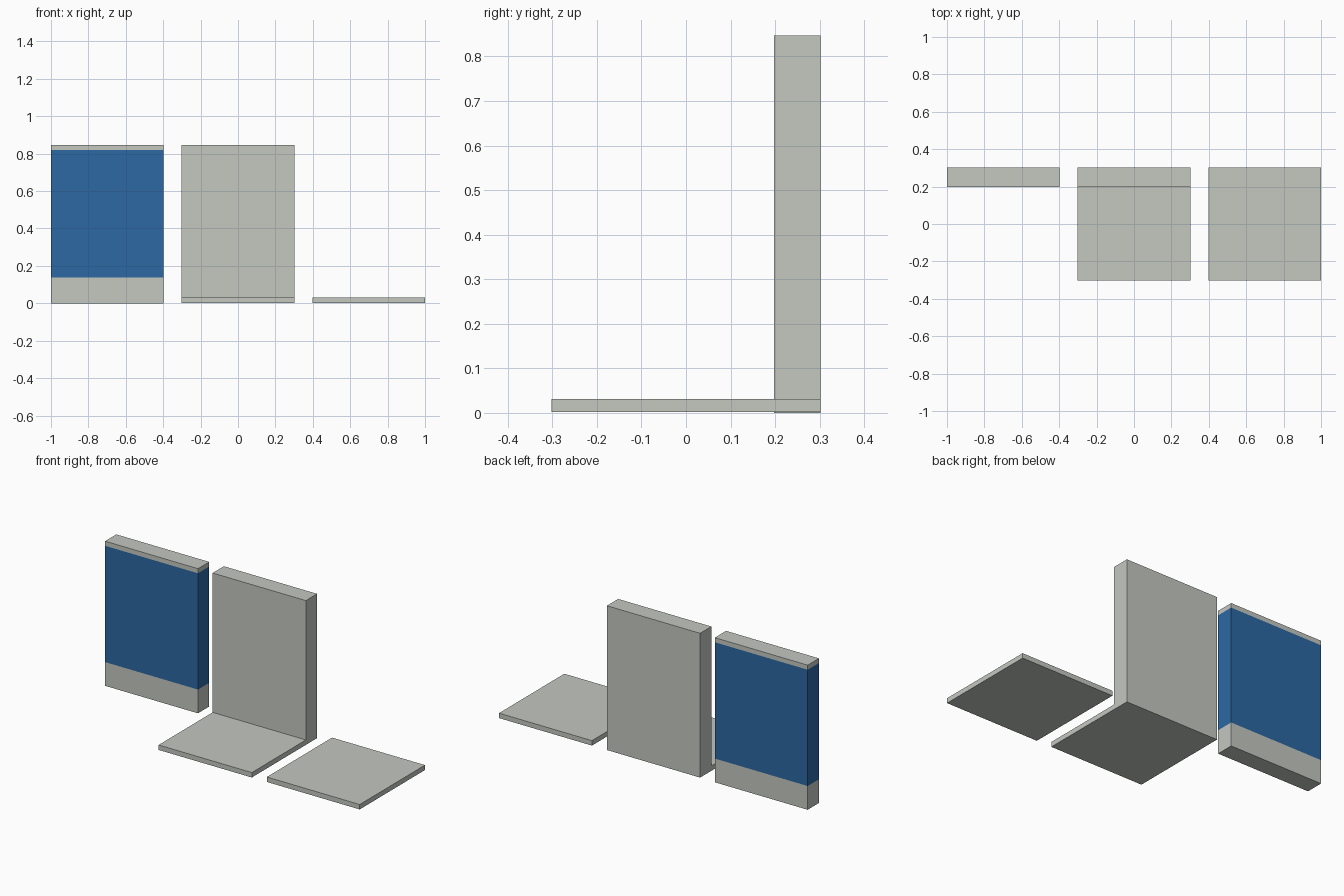
import bpy, bmesh
from mathutils import Vector

if "Cube" in bpy.data.objects:
    bpy.data.objects.remove(bpy.data.objects["Cube"])


def material(name, rgb):
    m = bpy.data.materials.new(name)
    m.diffuse_color = (*rgb, 1)
    m.use_nodes = True
    m.node_tree.nodes["Principled BSDF"].inputs["Base Color"].default_value = m.diffuse_color
    return m


GREY = material("pale grey", (0.55, 0.58, 0.53))
BLUE = material("blue", (0.026, 0.138, 0.366))


def extrude_profile(name, x0, x1, profile, mats, cuts=()):
    """Extrude a closed (y, z) profile along x, with optional level cuts."""
    bm = bmesh.new()
    face = bm.faces.new([bm.verts.new((x0, y, z)) for y, z in profile])
    ext = bmesh.ops.extrude_face_region(bm, geom=[face])
    verts = [g for g in ext["geom"] if isinstance(g, bmesh.types.BMVert)]
    bmesh.ops.translate(bm, verts=verts, vec=Vector((x1 - x0, 0, 0)))
    for z in cuts:
        bmesh.ops.bisect_plane(bm, geom=bm.verts[:] + bm.edges[:] + bm.faces[:],
                               plane_co=(0, 0, z), plane_no=(0, 0, 1))
    bmesh.ops.recalc_face_normals(bm, faces=bm.faces[:])
    # Faces between the two cuts take the second colour
    if cuts:
        for f in bm.faces:
            f.material_index = int(cuts[0] < f.calc_center_median().z < cuts[1])
    mesh = bpy.data.meshes.new(name)
    bm.to_mesh(mesh)
    bm.free()
    for m in mats:
        mesh.materials.append(m)
    ob = bpy.data.objects.new(name, mesh)
    bpy.context.collection.objects.link(ob)
    return ob


FRONT, BACK, WALL = -0.302, 0.302, 0.198
TOP, SLAB = 0.847, 0.031

# Upright panel with a blue band all the way round
extrude_profile("banded_panel", -1.0, -0.398,
                [(WALL, 0), (BACK, 0), (BACK, TOP), (WALL, TOP)],
                [GREY, BLUE], cuts=(0.139, 0.82))

# Floor slab and back wall joined in an L
extrude_profile("floor_and_wall", -0.303, 0.301,
                [(FRONT, 0.002), (BACK, 0.002), (BACK, TOP), (WALL, TOP),
                 (WALL, SLAB), (FRONT, SLAB)], [GREY])

# Loose floor slab
extrude_profile("floor_slab", 0.398, 1.0,
                [(FRONT, 0.002), (BACK, 0.002), (BACK, SLAB), (FRONT, SLAB)], [GREY])
